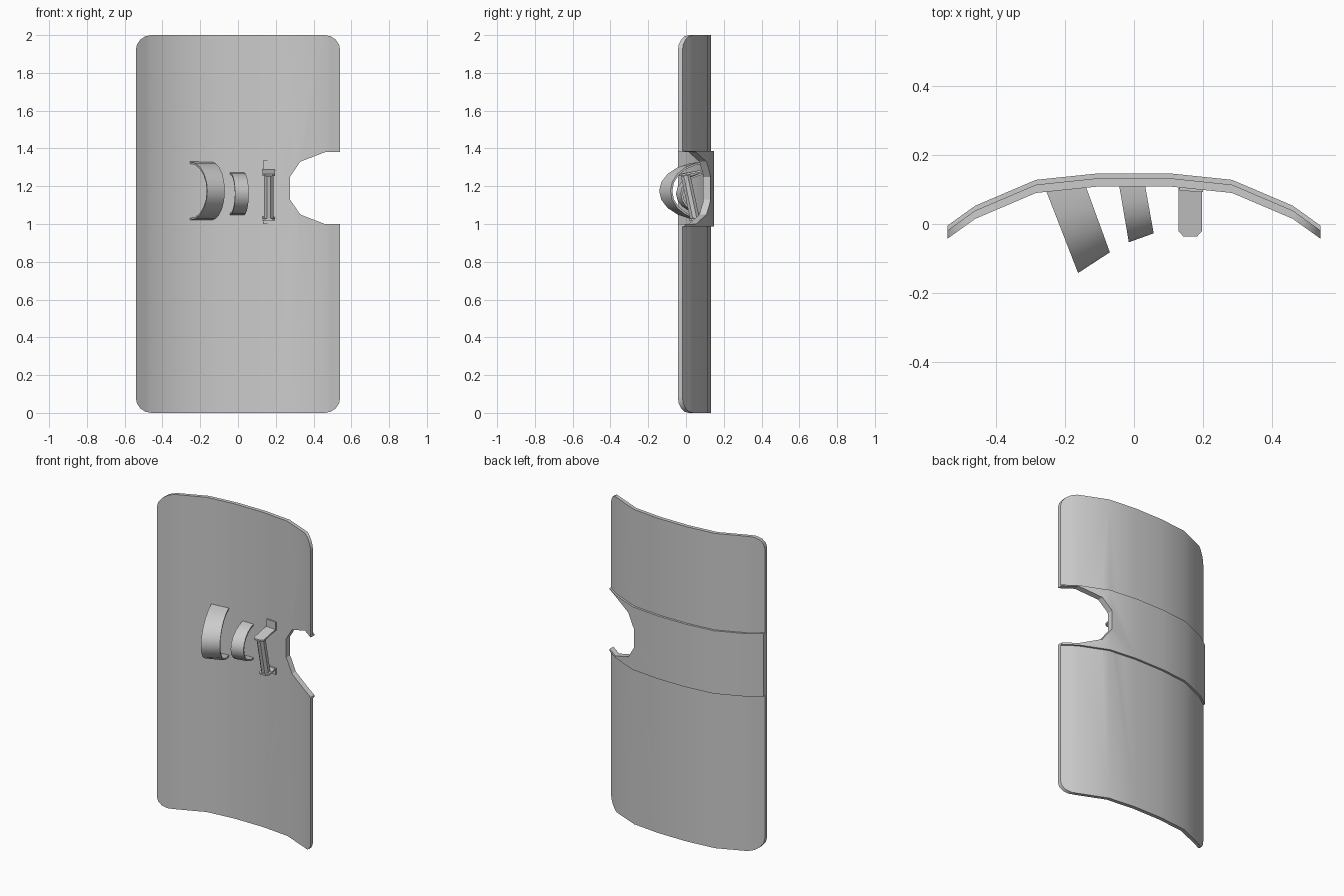
import bpy, bmesh, math
from mathutils import Vector

if "Cube" in bpy.data.objects:
    bpy.data.objects.remove(bpy.data.objects["Cube"])


def make(name, verts, faces, smooth=True):
    me = bpy.data.meshes.new(name)
    me.from_pydata(verts, [], faces)
    bm = bmesh.new()
    bm.from_mesh(me)
    bmesh.ops.recalc_face_normals(bm, faces=bm.faces)
    bm.to_mesh(me)
    bm.free()
    ob = bpy.data.objects.new(name, me)
    bpy.context.collection.objects.link(ob)
    if smooth:
        bpy.ops.object.select_all(action='DESELECT')
        bpy.context.view_layer.objects.active = ob
        ob.select_set(True)
        bpy.ops.object.shade_smooth_by_angle(angle=math.radians(30))
    return ob


def loft(name, rings, smooth=True):
    """Closed solid through equally sized rings of points."""
    n = len(rings[0])
    faces = [tuple(range(n)), tuple(range((len(rings) - 1) * n, len(rings) * n))]
    for r in range(len(rings) - 1):
        for i in range(n):
            j = (i + 1) % n
            faces.append((r * n + i, r * n + j, r * n + n + j, r * n + n + i))
    return make(name, [v for ring in rings for v in ring], faces, smooth)


# curved cross-section: half profile as (x, inner y)
CURVE = [(0.0, 0.109), (0.1, 0.109), (0.284, 0.09), (0.46, 0.015), (0.541, -0.043)]


def curve_y(x):
    x = abs(x)
    for (x0, y0), (x1, y1) in zip(CURVE, CURVE[1:]):
        if x <= x1 + 1e-6:
            return y0 + (y1 - y0) * (x - x0) / (x1 - x0)


def curved_slab(name, columns, y_in, y_out):
    cols = [(-x, a, b) for x, a, b in reversed(columns)] + columns
    rings = []
    for x, a, b in cols:
        y = curve_y(x)
        rings.append([(x, y + y_in, a), (x, y + y_out, a), (x, y + y_out, b), (x, y + y_in, b)])
    return loft(name, rings)


# main panel with rounded corners
R = 0.081
cols = [(0.1, 0, 2), (0.284, 0, 2)]
for k in range(5):
    a = math.radians(22.5 * k)
    drop = R * (1 - math.cos(a))
    cols.append((0.46 + R * math.sin(a), drop, 2 - drop))
panel = curved_slab("shield_panel", cols, 0, 0.024)

# raised middle band on the outer face
band = curved_slab("middle_band", [(x, 0.987, 1.387) for x, _ in CURVE[1:]], 0.012, 0.038)

# side notch cut through panel and band
half = [(0.7, 0.19), (0.46, 0.19), (0.33, 0.14), (0.275, 0.06)]
outline = [(x, 1.19 + z) for x, z in half] + [(x, 1.19 - z) for x, z in reversed(half)]
cutter = loft("notch_cutter", [[(x, y, z) for x, z in outline] for y in (-0.5, 0.5)], False)
for ob in (panel, band):
    m = ob.modifiers.new("notch", 'BOOLEAN')
    m.operation = 'DIFFERENCE'
    m.solver = 'EXACT'
    m.object = cutter
    bpy.context.view_layer.objects.active = ob
    while ob.modifiers[0] != m and ob.modifiers[0].name != "notch":
        bpy.ops.object.modifier_move_up(modifier="notch")
    bpy.ops.object.modifier_apply(modifier="notch")
bpy.data.objects.remove(cutter)


# arched straps, open towards the panel
def strap(name, left, right, zc, h, t=0.01, n=10):
    rings = []
    for k in range(n + 1):
        a = math.pi * (k / n - 0.5)
        ring = []
        for (base, tip), inset in ((left, 0), (right, 0), (right, t), (left, t)):
            b, d = Vector(base), Vector(tip) - Vector(base)
            p = b + d * (1 - inset / d.length) * math.cos(a)
            ring.append((p.x, p.y, zc + (h - inset) * math.sin(a)))
        rings.append(ring)
    return loft(name, rings)


strap("forearm_strap", ((-0.255, 0.097), (-0.162, -0.142)), ((-0.14, 0.11), (-0.07, -0.082)), 1.175, 0.155)
strap("wrist_strap", ((-0.043, 0.112), (-0.015, -0.053)), ((0.032, 0.112), (0.057, -0.027)), 1.16, 0.112)

# tilted hand grip
HX = 0.163
ends = (Vector((HX, 0.047, 1.027)), Vector((HX, -0.002, 1.257)))
axis = (ends[1] - ends[0]).normalized()
side = Vector((1, 0, 0))
up = axis.cross(side)
loft("hand_grip", [[p + 0.027 * (side * math.cos(a) + up * math.sin(a))
                    for a in (math.pi * (k + 0.5) / 4 for k in range(8))] for p in ends])


# grip arms with chamfered tips, and mounting tabs on the panel
def arm(name, y_tip, z_tip, z_base):
    pts = [(-0.034, 0.105, z_base), (-0.034, y_tip + 0.015, z_tip), (-0.02, y_tip, z_tip),
           (0.02, y_tip, z_tip), (0.034, y_tip + 0.015, z_tip), (0.034, 0.105, z_base)]
    loft(name, [[(HX + x, y, z + dz) for x, y, z in pts] for dz in (-0.005, 0.005)], False)


def tab(name, z0, z1):
    loft(name, [[(x, y, z) for x, y in ((0.132, 0.097), (0.2, 0.092), (0.2, 0.108), (0.132, 0.108))]
                for z in (z0, z1)], False)


arm("upper_grip_arm", -0.036, 1.26, 1.285)
arm("lower_grip_arm", 0.015, 1.023, 1.035)
tab("upper_grip_tab", 1.28, 1.335)
tab("lower_grip_tab", 1.0, 1.04)
